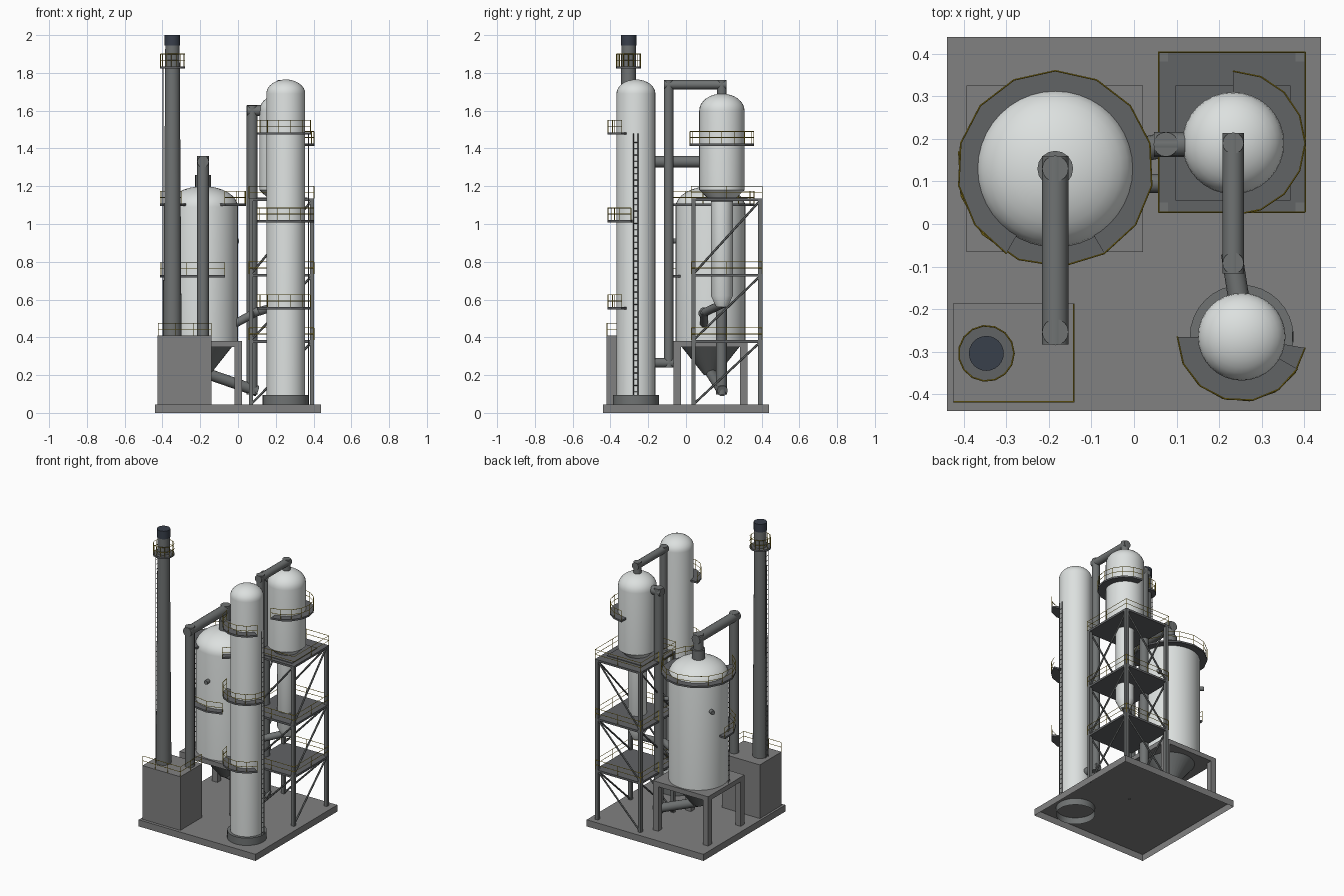
import bpy, bmesh, math
from mathutils import Vector, Matrix

if "Cube" in bpy.data.objects:
    bpy.data.objects.remove(bpy.data.objects["Cube"])


def material(name, r, g, b):
    m = bpy.data.materials.new(name)
    m.diffuse_color = (r, g, b, 1)
    m.use_nodes = True
    m.node_tree.nodes["Principled BSDF"].inputs["Base Color"].default_value = m.diffuse_color
    return m


SHELL = material("pale_shell", 0.72, 0.75, 0.74)
STEEL = material("grey_steel", 0.16, 0.17, 0.17)
CONCRETE = material("concrete", 0.22, 0.22, 0.22)
DECK = material("deck_plate", 0.12, 0.125, 0.13)
YELLOW = material("yellow_rail", 0.5, 0.36, 0.02)
DARK = material("dark_tip", 0.04, 0.05, 0.07)


def finish(name, bm, mat, smooth=False):
    bmesh.ops.recalc_face_normals(bm, faces=bm.faces)
    me = bpy.data.meshes.new(name)
    bm.to_mesh(me)
    bm.free()
    me.materials.append(mat)
    ob = bpy.data.objects.new(name, me)
    bpy.context.collection.objects.link(ob)
    if smooth:
        bpy.ops.object.select_all(action='DESELECT')
        ob.select_set(True)
        bpy.context.view_layer.objects.active = ob
        bpy.ops.object.shade_smooth_by_angle(angle=math.radians(40))
    return ob


def add_box(bm, x0, x1, y0, y1, z0, z1):
    m = Matrix.Translation(((x0 + x1) / 2, (y0 + y1) / 2, (z0 + z1) / 2))
    bmesh.ops.create_cube(bm, size=1, matrix=m @ Matrix.Diagonal((x1 - x0, y1 - y0, z1 - z0, 1)))


def add_tube(bm, a, b, r, n=6, extend=0.0, r2=None):
    a, b = Vector(a), Vector(b)
    d = (b - a).normalized()
    a, b = a - d * extend, b + d * extend
    rot = d.to_track_quat('Z', 'Y').to_matrix().to_4x4()
    bmesh.ops.create_cone(bm, cap_ends=True, segments=n, radius1=r, radius2=r if r2 is None else r2,
                          depth=(b - a).length, matrix=Matrix.Translation((a + b) / 2) @ rot)


def lathe(name, cx, cy, profile, mat, n=32):
    """Revolve (radius, z) points about a vertical axis."""
    bm = bmesh.new()
    vs = [bm.verts.new((cx + r, cy, z)) for r, z in profile]
    es = [bm.edges.new(p) for p in zip(vs, vs[1:])]
    bmesh.ops.spin(bm, geom=vs + es, cent=(cx, cy, 0), axis=(0, 0, 1), angle=2 * math.pi, steps=n)
    bmesh.ops.remove_doubles(bm, verts=bm.verts, dist=1e-5)
    return finish(name, bm, mat, True)


def dome(r, z0, z1, n=8):
    return [(r * math.cos(i / n * math.pi / 2), z0 + (z1 - z0) * math.sin(i / n * math.pi / 2))
            for i in range(n + 1)]


def polar(cx, cy, r, deg, z):
    a = math.radians(deg)
    return Vector((cx + r * math.cos(a), cy + r * math.sin(a), z))


def railing(name, pts, h=0.065):
    """Posts with a top and middle rail along a path."""
    bm = bmesh.new()
    up = Vector((0, 0, h))
    for p in pts:
        add_tube(bm, p, Vector(p) + up, 0.0018, 4)
    for a, b in zip(pts, pts[1:]):
        for k in (0.5, 1):
            add_tube(bm, Vector(a) + up * k, Vector(b) + up * k, 0.0018, 4)
    finish(name, bm, YELLOW)


def arc_platform(name, cx, cy, r0, r1, a0, a1, z, t=0.012):
    n = max(3, round((a1 - a0) / 24))
    angs = [a0 + (a1 - a0) * i / n for i in range(n + 1)]
    bm = bmesh.new()
    rings = [[bm.verts.new(polar(cx, cy, r, a, zz)) for r, zz in
              ((r0, z - t), (r1, z - t), (r1, z), (r0, z))] for a in angs]
    for p, q in zip(rings, rings[1:]):
        for i in range(4):
            bm.faces.new((p[i], p[(i + 1) % 4], q[(i + 1) % 4], q[i]))
    if a1 - a0 < 360:
        bm.faces.new(rings[0])
        bm.faces.new(rings[-1])
    finish(name, bm, DECK)
    railing(name + "_rail", [polar(cx, cy, r1 - 0.002, a, z) for a in angs])


def ladder(name, cx, cy, r, deg, z0, z1):
    bm = bmesh.new()
    a = math.radians(deg)
    side = Vector((-math.sin(a), math.cos(a), 0)) * 0.012
    base = polar(cx, cy, r, deg, 0)
    for s in (-1, 1):
        add_tube(bm, base + side * s + Vector((0, 0, z0)), base + side * s + Vector((0, 0, z1)), 0.0025, 4)
    for i in range(int((z1 - z0) / 0.033)):
        p = base + Vector((0, 0, z0 + 0.033 * (i + 0.5)))
        add_tube(bm, p - side, p + side, 0.002, 4)
    finish(name, bm, STEEL)


def pipe(name, pts, r):
    bm = bmesh.new()
    for i, (a, b) in enumerate(zip(pts, pts[1:])):
        add_tube(bm, a, b, r, 16, extend=r * 0.95)
    finish(name, bm, STEEL, True)


# Base, open underneath
bm = bmesh.new()
add_box(bm, -0.44, 0.44, -0.44, 0.44, 0, 0.045)
bm.faces.ensure_lookup_table()
bmesh.ops.delete(bm, geom=[f for f in bm.faces if f.calc_center_median().z < 0.01], context='FACES_ONLY')
finish("base", bm, CONCRETE)

# Furnace block and stack
bm = bmesh.new()
add_box(bm, -0.425, -0.14, -0.42, -0.187, 0.045, 0.41)
finish("furnace_block", bm, CONCRETE)
railing("furnace_rail", [(-0.423, -0.418, 0.41), (-0.33, -0.418, 0.41), (-0.235, -0.418, 0.41),
                         (-0.142, -0.418, 0.41), (-0.142, -0.305, 0.41), (-0.142, -0.189, 0.41)])
SX, SY = -0.347, -0.304
lathe("stack", SX, SY, [(0.048, 0.41), (0.038, 1.95)], STEEL, 24)
lathe("stack_tip", SX, SY, [(0, 1.945), (0.041, 1.945), (0.041, 2.0), (0, 2.0)], DARK, 24)
arc_platform("stack_platform", SX, SY, 0.036, 0.067, 0, 360, 1.835)
ladder("stack_ladder", SX, SY, 0.05, 180, 0.41, 1.83)

# Reactor with hopper and table
RX, RY = -0.185, 0.13
lathe("reactor", RX, RY, [(0, 0.38), (0.185, 0.38)] + dome(0.185, 1.09, 1.2), SHELL, 40)
lathe("reactor_hopper", RX, RY, [(0.155, 0.352), (0.035, 0.2), (0, 0.2)], STEEL)
lathe("reactor_neck", RX, RY, [(0.042, 1.17), (0.042, 1.26), (0, 1.26)], STEEL, 16)
bm = bmesh.new()
add_box(bm, -0.394, 0.021, -0.066, 0.325, 0.348, 0.38)
for x in (-0.394, -0.019):
    for y in (-0.066, 0.285):
        add_box(bm, x, x + 0.04, y, y + 0.04, 0.045, 0.35)
finish("reactor_table", bm, CONCRETE)
bm = bmesh.new()
for deg in (30, 150, 270):
    add_tube(bm, polar(RX, RY, 0.17, deg, 0.91), polar(RX, RY, 0.212, deg, 0.91), 0.014, 12)
finish("reactor_nozzles", bm, STEEL, True)
arc_platform("reactor_upper_platform", RX, RY, 0.18, 0.232, -60, 240, 1.108)
arc_platform("reactor_lower_platform", RX, RY, 0.18, 0.232, 170, 300, 0.73)
ladder("reactor_ladder", RX, RY, 0.2, 195, 0.38, 1.1)

# Tall column on its skirt
CX, CY = 0.253, -0.265
lathe("column", CX, CY, [(0.103, 0.09)] + dome(0.103, 1.69, 1.765), SHELL)
lathe("column_skirt", CX, CY, [(0.122, 0.0), (0.122, 0.095), (0.1, 0.095)], STEEL)
for i, (z, a0, a1) in enumerate(((0.56, 180, 330), (1.02, 180, 350), (1.485, 180, 330))):
    arc_platform(f"column_platform_{i + 1}", CX, CY, 0.1, 0.153, a0, a1, z)
ladder("column_ladder", CX, CY, 0.12, 0, 0.095, 1.48)

# Raised vessel with narrow leg
VX, VY = 0.233, 0.19
lathe("raised_vessel", VX, VY, [(0.03, 0.56), (0.058, 0.62), (0.058, 1.12), (0.12, 1.18)]
      + dome(0.12, 1.6, 1.69), SHELL)
arc_platform("vessel_platform", VX, VY, 0.115, 0.171, -90, 90, 1.425)

# Steel support tower
X0, X1, Y0, Y1 = 0.058, 0.402, 0.028, 0.404
LEVELS = (0.045, 0.385, 0.735, 1.135)
bm = bmesh.new()
for x in (X0, X1 - 0.022):
    for y in (Y0, Y1 - 0.022):
        add_box(bm, x, x + 0.022, y, y + 0.022, 0.045, 1.135)
corners = [(X0 + 0.011, Y0 + 0.011), (X1 - 0.011, Y0 + 0.011),
           (X1 - 0.011, Y1 - 0.011), (X0 + 0.011, Y1 - 0.011)]
for z0, z1 in zip(LEVELS, LEVELS[1:]):
    for i in range(4):
        p, q = corners[i], corners[(i + 1) % 4]
        if i > 1:
            p, q = q, p
        add_tube(bm, (*p, z0), (*q, z1 - 0.01), 0.006, 6)
finish("tower_frame", bm, STEEL)
bm = bmesh.new()
for z in LEVELS[1:]:
    add_box(bm, X0, X1, Y0, Y1, z - 0.014, z)
add_box(bm, VX - 0.135, VX + 0.135, VY - 0.135, VY + 0.135, 1.134, 1.139)
finish("tower_decks", bm, DECK)
ring = [(X0, Y0), (X1, Y0), (X1, Y1), (X0, Y1), (X0, Y0)]
for k, z in enumerate(LEVELS[1:]):
    pts = []
    for p, q in zip(ring, ring[1:]):
        pts += [(p[0] + (q[0] - p[0]) * t, p[1] + (q[1] - p[1]) * t, z) for t in (0, 0.5)]
    railing(f"tower_rail_{k + 1}", pts + [(X0, Y0, z)])

# Connecting pipes
pipe("reactor_vapour_pipe", [(RX, RY, 1.25), (RX, RY, 1.33), (RX, -0.254, 1.33), (RX, -0.254, 0.41)], 0.031)
pipe("vessel_vapour_pipe", [(VX, VY, 1.66), (VX, VY, 1.738), (VX, -0.092, 1.738),
                            (VX, -0.092, 0.265), (CX - 0.003, -0.2, 0.265)], 0.025)
pipe("riser_pipe", [(RX, RY, 0.215), (0.075, 0.187, 0.125), (0.075, 0.187, 1.6), (0.15, 0.187, 1.6)], 0.029)
pipe("return_pipe", [(VX, VY, 0.575), (0.09, 0.095, 0.53), (-0.03, 0.095, 0.465)], 0.022)
